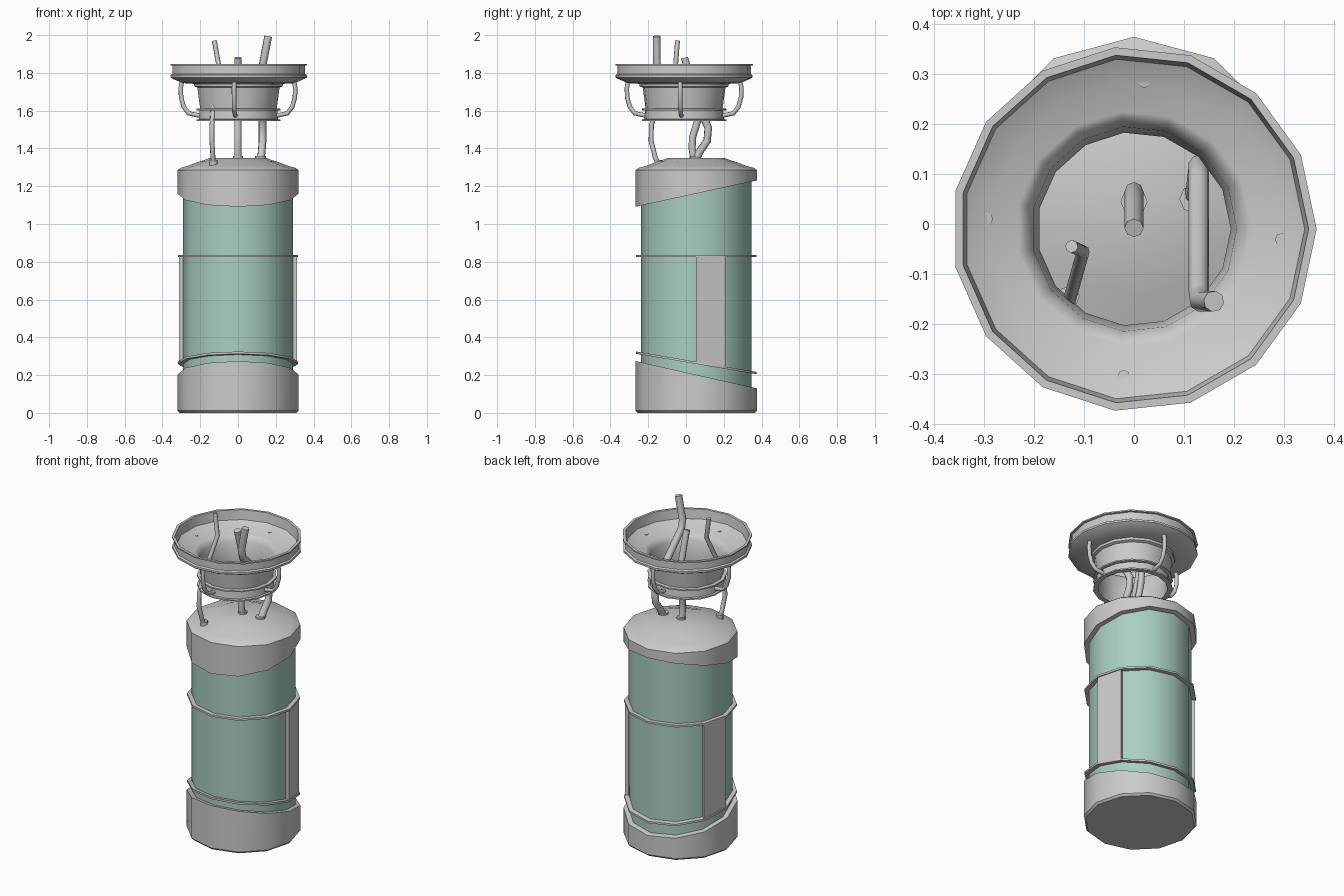
import bpy, bmesh
from math import sin, cos, pi, radians

if "Cube" in bpy.data.objects:
    bpy.data.objects.remove(bpy.data.objects["Cube"])

TANK_Y, BOWL_Y = 0.054, -0.01


def finish(name, bm, mat=None):
    bmesh.ops.remove_doubles(bm, verts=bm.verts, dist=1e-5)
    bmesh.ops.recalc_face_normals(bm, faces=bm.faces)
    mesh = bpy.data.meshes.new(name)
    bm.to_mesh(mesh)
    bm.free()
    ob = bpy.data.objects.new(name, mesh)
    bpy.context.collection.objects.link(ob)
    if mat:
        mesh.materials.append(mat)
    bpy.ops.object.select_all(action='DESELECT')
    bpy.context.view_layer.objects.active = ob
    ob.select_set(True)
    bpy.ops.object.shade_smooth_by_angle(angle=radians(35))
    return ob


def lathe(name, profile, sides, cy, closed=False, mat=None):
    """Revolve (radius, z, optional slope along y) points around a vertical axis."""
    bm = bmesh.new()
    rings = []
    for p in profile:
        r, z, slope = (*p, 0)[:3]
        ring = []
        for i in range(sides):
            a = 2 * pi * i / sides
            y = r * sin(a)
            ring.append(bm.verts.new((r * cos(a), cy + y, z + slope * y)))
        rings.append(ring)
    pairs = list(zip(rings, rings[1:]))
    if closed:
        pairs.append((rings[-1], rings[0]))
    for a, b in pairs:
        for i in range(sides):
            j = (i + 1) % sides
            bm.faces.new((a[i], a[j], b[j], b[i]))
    bmesh.ops.remove_doubles(bm, verts=bm.verts, dist=1e-5)
    return finish(name, bm, mat)


def tube(name, points, radius):
    cu = bpy.data.curves.new(name, 'CURVE')
    cu.dimensions = '3D'
    cu.bevel_depth = radius
    cu.bevel_resolution = 2
    cu.use_fill_caps = True
    sp = cu.splines.new('POLY')
    sp.points.add(len(points) - 1)
    for p, co in zip(sp.points, points):
        p.co = (*co, 1)
    sp.use_smooth = True
    ob = bpy.data.objects.new(name, cu)
    bpy.context.collection.objects.link(ob)
    return ob


green = bpy.data.materials.new("green_paint")
green.diffuse_color = (0.40, 0.62, 0.55, 1)
green.use_nodes = True
green.node_tree.nodes["Principled BSDF"].inputs["Base Color"].default_value = green.diffuse_color

# Tank body with slanted end caps
lathe("tank_body", [(0, 0.05), (0.292, 0.05), (0.292, 1.27), (0, 1.27)], 12, TANK_Y, mat=green)
lathe("bottom_cap", [(0, 0), (0.31, 0), (0.321, 0.012), (0.321, 0.202, -0.225),
                     (0.285, 0.202, -0.225)], 12, TANK_Y)
lathe("top_cap", [(0.285, 1.161, 0.217), (0.321, 1.161, 0.217), (0.321, 1.285),
                  (0.305, 1.297), (0.265, 1.308), (0.20, 1.333), (0.185, 1.336),
                  (0.15, 1.35), (0, 1.35)], 12, TANK_Y)

# Straps round the tank
for name, z, s in (("upper_strap", 0.83, 0), ("lower_strap", 0.265, -0.17)):
    lathe(name, [(0.288, z - 0.006, s), (0.318, z - 0.006, s),
                 (0.318, z + 0.006, s), (0.288, z + 0.006, s)], 12, TANK_Y, closed=True)

# Side panels, each covering one facet between the straps
for name, side in (("right_panel", 1), ("left_panel", -1)):
    bm = bmesh.new()
    loops = []
    for a in (0, pi / 6):
        loop = []
        for r, top in ((0.288, 0), (0.312, 0), (0.312, 1), (0.288, 1)):
            y = r * sin(a)
            loop.append(bm.verts.new((side * r * cos(a), TANK_Y + y,
                                      0.83 if top else 0.265 - 0.17 * y)))
        loops.append(loop)
    for i in range(4):
        j = (i + 1) % 4
        bm.faces.new((loops[0][i], loops[0][j], loops[1][j], loops[1][i]))
    for loop in loops:
        bm.faces.new(loop)
    finish(name, bm)

# Open collar: dish with a beaded rim and a flanged neck
lathe("collar", [
    (0.225, 1.545), (0.225, 1.553), (0.212, 1.555), (0.208, 1.60), (0.225, 1.602),
    (0.225, 1.61), (0.205, 1.612), (0.220, 1.722), (0.236, 1.728), (0.238, 1.742),
    (0.30, 1.746), (0.352, 1.768), (0.365, 1.776), (0.365, 1.788), (0.355, 1.794),
    (0.355, 1.838), (0.366, 1.84), (0.366, 1.848), (0.350, 1.848), (0.342, 1.79),
    (0.29, 1.762), (0.236, 1.754), (0.224, 1.748), (0.206, 1.72), (0.194, 1.61),
    (0.196, 1.545)], 15, BOWL_Y, closed=True)

# Four curved struts from the dish to the neck
for i in range(4):
    a = radians(-4 + 90 * i)
    path = [(0.295, 1.768), (0.304, 1.72), (0.302, 1.67), (0.288, 1.62),
            (0.262, 1.586), (0.20, 1.573)]
    tube(f"strut_{i + 1}", [(r * cos(a), BOWL_Y + r * sin(a), z) for r, z in path], 0.012)

# Three hoses rising through the collar
hoses = {
    "left_hose": (0.013, [(-0.13, -0.145, 1.31), (-0.133, -0.165, 1.36), (-0.138, -0.185, 1.44),
                          (-0.138, -0.183, 1.52), (-0.13, -0.155, 1.62), (-0.102, -0.055, 1.84),
                          (-0.125, -0.045, 1.97)]),
    "centre_hose": (0.019, [(0, 0.045, 1.33), (0, 0.032, 1.40), (0, 0.035, 1.46), (0, 0.06, 1.54),
                            (0, 0.065, 1.61), (0, 0.04, 1.72), (0, -0.008, 1.88)]),
    "right_hose": (0.021, [(0.12, 0.05, 1.33), (0.125, 0.07, 1.38), (0.13, 0.112, 1.44),
                           (0.13, 0.118, 1.51), (0.13, 0.085, 1.58), (0.13, -0.14, 1.80),
                           (0.132, -0.155, 1.85), (0.16, -0.155, 1.994)]),
}
for name, (radius, path) in hoses.items():
    tube(name, path, radius)
    x, y, z = path[0]
    tube(name + "_fitting", [(x, y, z - 0.01), (x, y, z + 0.03)], radius + 0.008)
